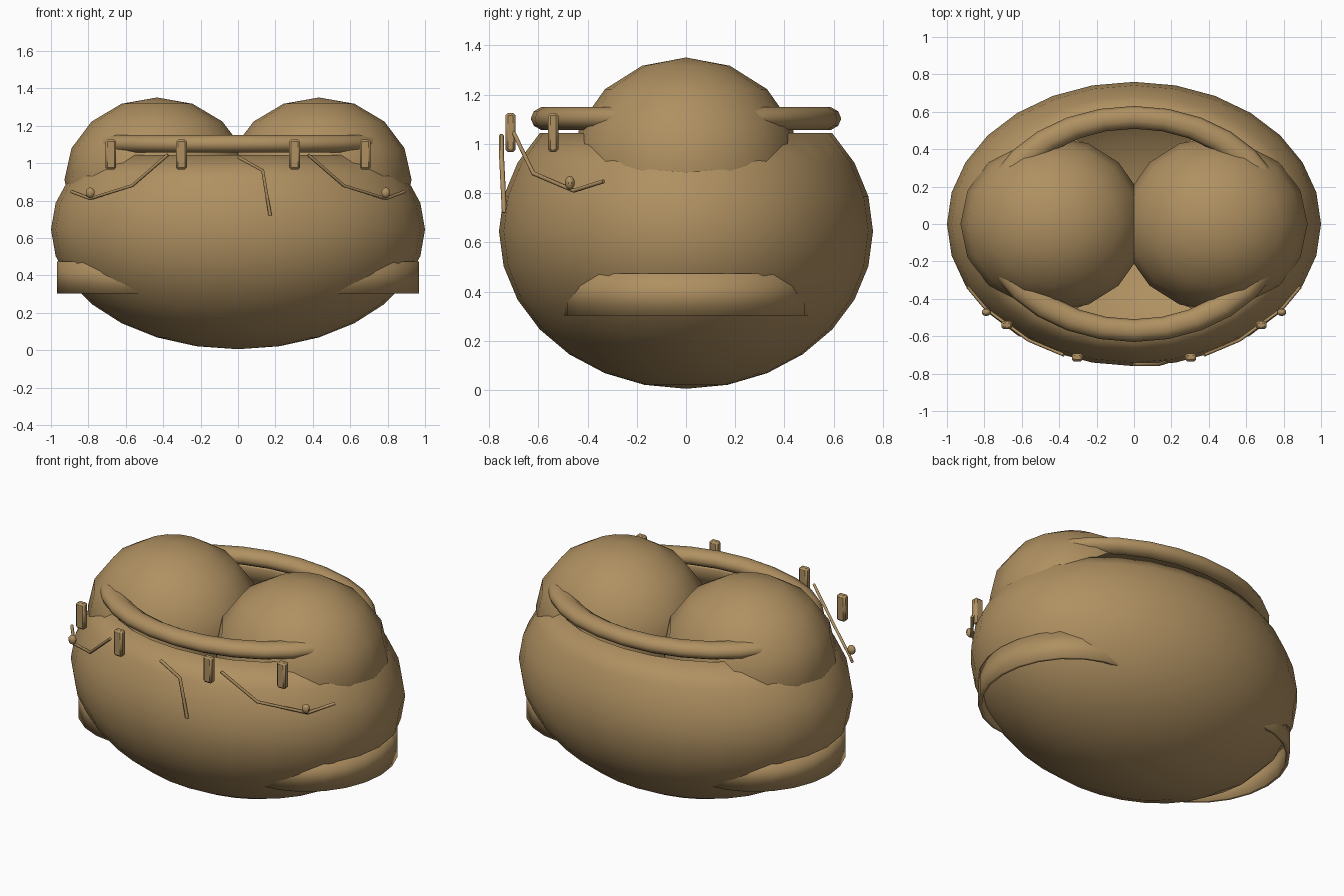
import bpy, bmesh, math

if "Cube" in bpy.data.objects:
    bpy.data.objects.remove(bpy.data.objects["Cube"])

tan = bpy.data.materials.new("warm_tan")
tan.diffuse_color = (0.43, 0.28, 0.12, 1.0)
tan.use_nodes = True
tan.node_tree.nodes["Principled BSDF"].inputs["Base Color"].default_value = tan.diffuse_color


def finish(name, angle=40):
    ob = bpy.context.object
    ob.name = name
    ob.data.materials.append(tan)
    bpy.ops.object.transform_apply(location=False, rotation=True, scale=True)
    bpy.ops.object.shade_smooth_by_angle(angle=math.radians(angle))
    return ob


def ellipsoid(name, loc, radii, segs, rings):
    bpy.ops.mesh.primitive_uv_sphere_add(segments=segs, ring_count=rings, radius=1, location=loc)
    bpy.context.object.scale = radii
    return finish(name)


def thicken(ob, amount):
    mod = ob.modifiers.new("wall", 'SOLIDIFY')
    mod.thickness = amount
    mod.offset = -1


def tube(name, points, radius):
    # Thin rod along a bent path
    cu = bpy.data.curves.new(name, 'CURVE')
    cu.dimensions = '3D'
    cu.bevel_depth = radius
    cu.bevel_resolution = 1
    cu.use_fill_caps = True
    sp = cu.splines.new('POLY')
    sp.points.add(len(points) - 1)
    for p, co in zip(sp.points, points):
        p.co = (*co, 1)
    cu.materials.append(tan)
    ob = bpy.data.objects.new(name, cu)
    bpy.context.collection.objects.link(ob)
    return ob


# Round bowl body, open at the top
bowl = ellipsoid("bowl", (0, 0, 0.645), (1.0, 0.76, 0.64), 28, 14)
bm = bmesh.new()
bm.from_mesh(bowl.data)
bmesh.ops.delete(bm, geom=[v for v in bm.verts if v.co.z > 0.45], context='VERTS')
bm.to_mesh(bowl.data)
bm.free()
thicken(bowl, 0.02)

# Rolled oval rim
bpy.ops.mesh.primitive_torus_add(major_segments=28, minor_segments=10,
                                 major_radius=0.75, minor_radius=0.08, location=(0, 0, 1.103))
bpy.context.object.scale = (1, 0.76, 0.61)
finish("rim", 60)

for side, s in (("left", -1), ("right", 1)):
    # Ball resting in the bowl
    ellipsoid(side + "_ball", (s * 0.433, 0, 0.911), (0.495, 0.466, 0.44), 16, 8)

    # Hollow skirt foot bulging from the lower side
    bpy.ops.mesh.primitive_cylinder_add(vertices=24, radius=1, depth=0.17,
                                        end_fill_type='NOTHING', location=(s * 0.5, 0, 0.388))
    bpy.context.object.scale = (0.468, 0.5, 1)
    thicken(finish(side + "_foot"), 0.02)

    # Upright pegs under the rim
    for pos, x, y in (("outer", 0.68, -0.54), ("inner", 0.303, -0.713)):
        bpy.ops.mesh.primitive_cube_add(size=1, location=(s * x, y, 1.046))
        bpy.context.object.scale = (0.058, 0.042, 0.158)
        peg = finish(f"{side}_{pos}_peg", 30)
        bev = peg.modifiers.new("edge", 'BEVEL')
        bev.width = 0.01
        bev.segments = 1

    # Bent side rod with a small bead
    tube(side + "_rod", [(s * 0.375, -0.70, 1.045), (s * 0.565, -0.62, 0.88),
                         (s * 0.79, -0.455, 0.81), (s * 0.89, -0.335, 0.848)], 0.009)
    ellipsoid(side + "_bead", (s * 0.79, -0.472, 0.842), (0.025, 0.02, 0.028), 10, 6)

# Bent centre rod
tube("centre_rod", [(0, -0.75, 1.033), (0.132, -0.75, 0.96), (0.172, -0.738, 0.72)], 0.01)
